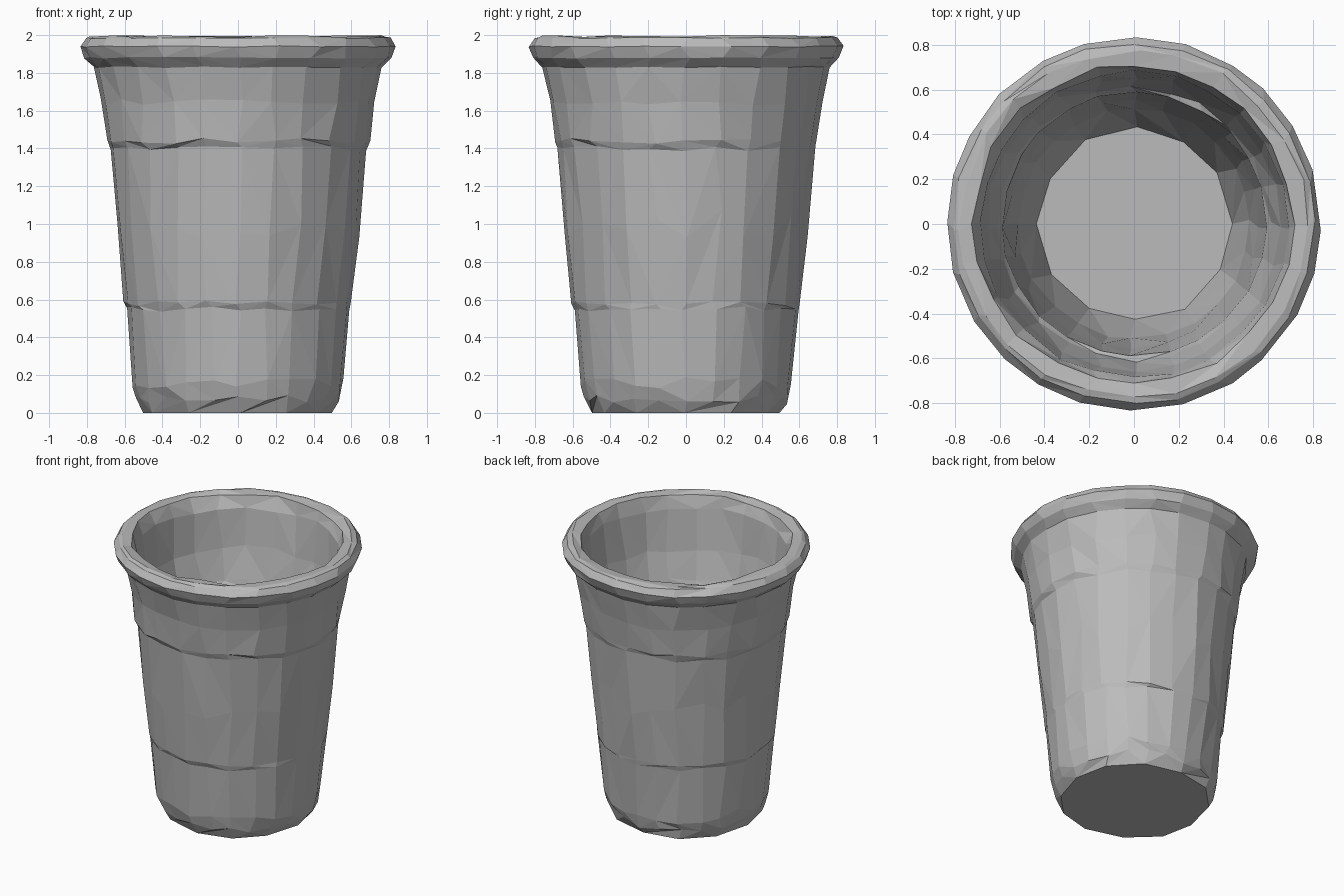
import bpy, bmesh, math, random

default = bpy.data.objects.get("Cube")
if default:
    bpy.data.objects.remove(default, do_unlink=True)

random.seed(7)
SIDES = 24

# Rings from the underside up the outside, over the rim, down to the inner floor:
# (radius, height, radius wobble, height wobble, sides merged per vertex)
outside = [
    (0.505, 0.0, 0.012, 0.0, 2),
    (0.535, 0.07, 0.008, 0.025, 1),
    (0.558, 0.16, 0.004, 0.03, 1),
    (0.592, 0.55, 0.006, 0.015, 1),
    (0.602, 0.58, 0.006, 0.015, 1),
    (0.642, 1.0, 0.005, 0.08, 1),
    (0.680, 1.40, 0.006, 0.015, 1),
    (0.696, 1.44, 0.008, 0.015, 1),
    (0.722, 1.65, 0.006, 0.02, 1),
    (0.762, 1.83, 0.003, 0.004, 1),
]
rim = [
    (0.812, 1.88, 0.003, 0.004, 1),
    (0.835, 1.94, 0.002, 0.004, 1),
    (0.805, 1.985, 0.006, 0.004, 1),
    (0.775, 1.994, 0.012, 0.006, 1),
    (0.715, 1.985, 0.012, 0.01, 1),
]
inside = [
    (0.685, 1.90, 0.008, 0.015, 1),
    (0.655, 1.62, 0.008, 0.03, 1),
    (0.610, 1.40, 0.008, 0.02, 1),
    (0.590, 1.36, 0.006, 0.02, 1),
    (0.555, 0.90, 0.008, 0.06, 1),
    (0.515, 0.45, 0.008, 0.03, 1),
    (0.435, 0.10, 0.010, 0.0, 2),
]


def add_ring(bm, radius, height, r_wobble, z_wobble, merge):
    """Add one slightly uneven ring; merged sides share a position."""
    ring = []
    for i in range(SIDES):
        if i % merge == 0:
            angle = math.tau * (i + random.uniform(-0.15, 0.15)) / SIDES
            r = radius + random.uniform(-r_wobble, r_wobble)
            z = min(2.0, height + random.uniform(-z_wobble, z_wobble))
        ring.append(bm.verts.new((r * math.cos(angle), r * math.sin(angle), z)))
    return ring


# Cup shell
bm = bmesh.new()
rings = [add_ring(bm, *row) for row in outside + rim + inside]
for low, high in zip(rings, rings[1:]):
    for i in range(SIDES):
        j = (i + 1) % SIDES
        a, b, c, d = low[i], low[j], high[j], high[i]
        # Random diagonals give the hand-cut facets
        if random.random() < 0.5:
            bm.faces.new((a, b, c))
            bm.faces.new((a, c, d))
        else:
            bm.faces.new((a, b, d))
            bm.faces.new((b, c, d))

# Underside and inner floor
bm.faces.new(list(reversed(rings[0])))
bm.faces.new(rings[-1])
bmesh.ops.remove_doubles(bm, verts=bm.verts[:], dist=0.0001)
bmesh.ops.recalc_face_normals(bm, faces=bm.faces[:])

mesh = bpy.data.meshes.new("cup")
bm.to_mesh(mesh)
bm.free()
cup = bpy.data.objects.new("cup", mesh)
bpy.context.collection.objects.link(cup)

# Plain grey
grey = bpy.data.materials.new("plain_grey")
grey.use_nodes = True
colour = (0.5, 0.5, 0.5, 1.0)
grey.diffuse_color = colour
grey.node_tree.nodes["Principled BSDF"].inputs["Base Color"].default_value = colour
mesh.materials.append(grey)
